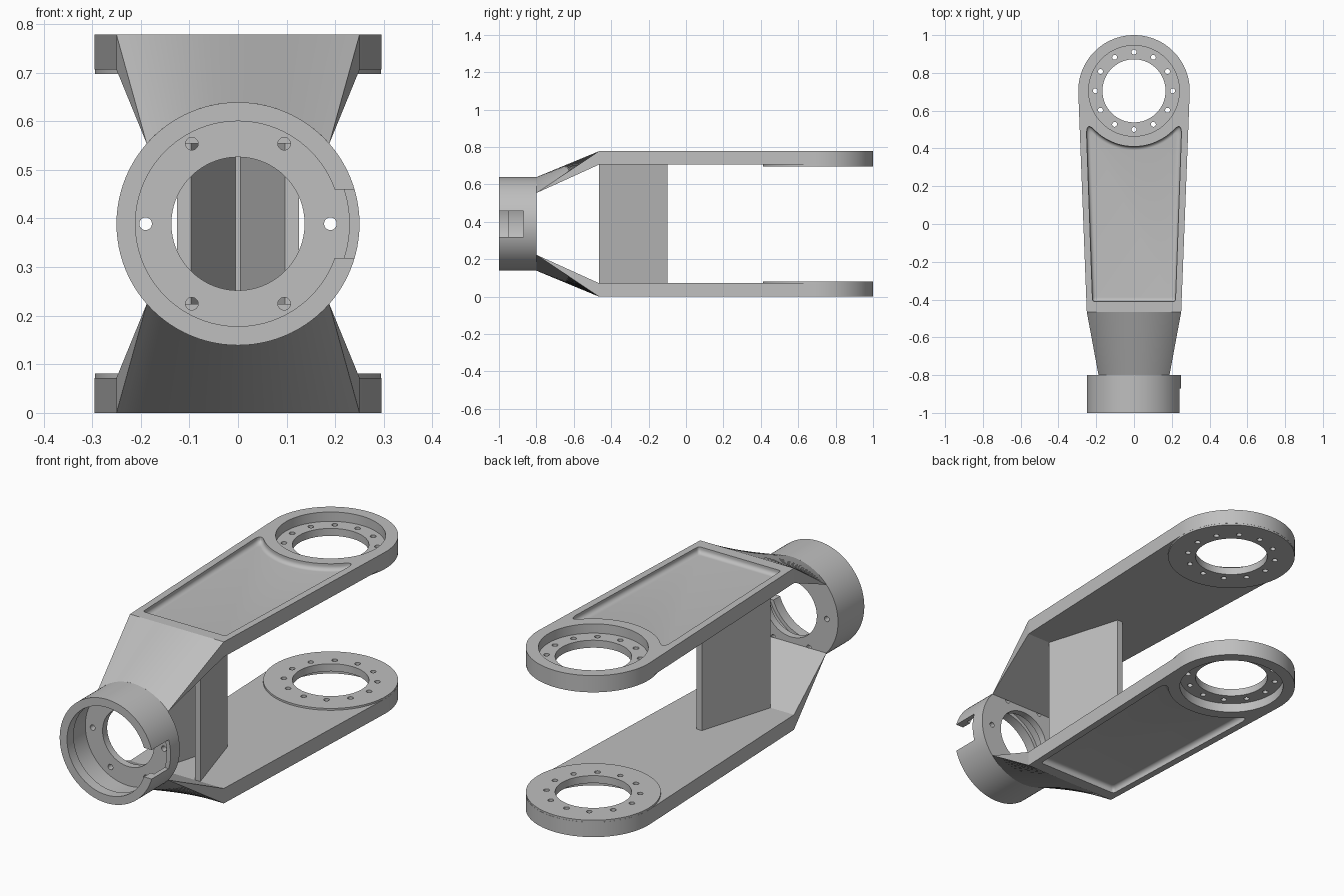
import bpy, bmesh, math
from mathutils import Matrix

if "Cube" in bpy.data.objects:
    bpy.data.objects.remove(bpy.data.objects["Cube"])

H = 0.778            # total height
MID = H / 2          # mirror plane and ring axis
BOSS_Y, BOSS_R = 0.705, 0.295
SEG = 96

grey = bpy.data.materials.new("cast grey")
grey.diffuse_color = (0.52, 0.52, 0.52, 1)
grey.use_nodes = True
grey.node_tree.nodes["Principled BSDF"].inputs["Base Color"].default_value = grey.diffuse_color


def loft(name, rings, closed=False, caps=True):
    """Skin a row of equally long point rings."""
    bm = bmesh.new()
    rows = [[bm.verts.new(p) for p in ring] for ring in rings]
    n = len(rows[0])
    pairs = list(zip(rows, rows[1:])) + ([(rows[-1], rows[0])] if closed else [])
    for a, b in pairs:
        for i in range(n):
            j = (i + 1) % n
            bm.faces.new((a[i], a[j], b[j], b[i]))
    if caps and not closed:
        bm.faces.new(rows[0])
        bm.faces.new(rows[-1])
    bmesh.ops.remove_doubles(bm, verts=bm.verts, dist=1e-5)
    bmesh.ops.recalc_face_normals(bm, faces=bm.faces)
    me = bpy.data.meshes.new(name)
    bm.to_mesh(me)
    bm.free()
    me.materials.append(grey)
    ob = bpy.data.objects.new(name, me)
    bpy.context.collection.objects.link(ob)
    return ob


def circle_z(r, z, cx=0, cy=BOSS_Y, n=SEG):
    return [(cx + r * math.cos(2 * math.pi * i / n), cy + r * math.sin(2 * math.pi * i / n), z)
            for i in range(n)]


def circle_y(r, y, cx=0, cz=MID, n=SEG):
    return [(cx + r * math.cos(2 * math.pi * i / n), y, cz + r * math.sin(2 * math.pi * i / n))
            for i in range(n)]


def prism(name, pts, z0, z1):
    return loft(name, [[(x, y, z) for x, y in pts] for z in (z0, z1)])


def boolean(ob, tool, op='DIFFERENCE'):
    """Apply a boolean and discard the tool."""
    tool.hide_render = True
    m = ob.modifiers.new("cut", 'BOOLEAN')
    m.operation, m.object, m.solver = op, tool, 'EXACT'
    dg = bpy.context.evaluated_depsgraph_get()
    me = bpy.data.meshes.new_from_object(ob.evaluated_get(dg))
    ob.modifiers.clear()
    ob.data = me
    bpy.data.objects.remove(tool)


def mirrored(ob, name):
    """Copy an upper part to the lower side."""
    me = ob.data.copy()
    me.transform(Matrix.Translation((0, 0, H)) @ Matrix.Scale(-1, 4, (0, 0, 1)))
    me.flip_normals()
    new = bpy.data.objects.new(name, me)
    bpy.context.collection.objects.link(new)


# Front mounting ring with inner groove and bored floor
profile = [(0.25, -1), (0.25, -0.8), (0.137, -0.8), (0.137, -0.835),
           (0.229, -0.835), (0.229, -0.95), (0.211, -0.95), (0.211, -1)]
ring = loft("mounting_ring", [circle_y(r, y) for r, y in profile], closed=True)
for k in range(6):
    a = k * math.pi / 3
    cx, cz = 0.19 * math.cos(a), MID + 0.19 * math.sin(a)
    boolean(ring, loft("cutter", [circle_y(0.013, y, cx, cz, 24) for y in (-0.9, -0.75)]))
notch = [(0.15, -1.1), (0.3, -1.1), (0.3, -0.87), (0.15, -0.87)]
boolean(ring, prism("cutter", notch, MID - 0.07, MID + 0.07))

# Arm plate: taper running tangent into the round end
px, py = 0.25, -0.465
phi = math.atan2(py - BOSS_Y, px)
a0 = phi + math.acos(BOSS_R / math.hypot(px, py - BOSS_Y))
a1 = math.pi - a0
outline = [(-px, py), (px, py)]
for i in range(65):
    a = a0 + (a1 - a0) * i / 64
    outline.append((BOSS_R * math.cos(a), BOSS_Y + BOSS_R * math.sin(a)))
arm = prism("upper_arm", outline, 0.706, H)

# Raised pad on the inner side, then the stepped bore
boolean(arm, loft("pad", [circle_z(BOSS_R - 0.0006, z) for z in (0.697, 0.72)]), 'UNION')
steps = [(0.167, 0.6), (0.167, H - 0.045), (0.24, H - 0.045), (0.24, 0.9)]
boolean(arm, loft("cutter", [circle_z(r, z) for r, z in steps]))

# Twelve bolt holes around the bore
for k in range(12):
    a = k * math.pi / 6
    cx, cy = 0.205 * math.cos(a), BOSS_Y + 0.205 * math.sin(a)
    boolean(arm, loft("cutter", [circle_z(0.013, z, cx, cy, 20) for z in (0.6, 0.9)]))


# Shallow outer pocket with a filleted floor
def pocket(d):
    def half_width(y):
        return 0.22 + (y + 0.41) * 0.035 - d
    r, y0, ys = BOSS_R + d, -0.41 + d, 0.47 - d
    xa = 0.215 - d
    right = []
    for i in range(5):                       # lower corner
        t = i / 4 * math.pi / 2
        right.append((half_width(y0) - 0.012 + 0.012 * math.sin(t), y0 + 0.012 - 0.012 * math.cos(t)))
    p0, p2 = (half_width(ys), ys), (xa, BOSS_Y - math.sqrt(r * r - xa * xa))
    p1 = (half_width(0.54), 0.54 - d * 1.5)
    for i in range(9):                       # rounded ear
        t = i / 8
        right.append(tuple((1 - t) ** 2 * p0[k] + 2 * t * (1 - t) * p1[k] + t * t * p2[k] for k in (0, 1)))
    for i in range(1, 17):                   # arc around the boss
        x = xa * (1 - i / 16)
        right.append((x, BOSS_Y - math.sqrt(r * r - x * x)))
    return right + [(-x, y) for x, y in reversed(right[:-1])]


rings = [[(x, y, 0.9) for x, y in pocket(0)]]
for i in range(7):
    t = i / 6 * math.pi / 2
    z = H - 0.01 - 0.02 * math.sin(t)
    rings.append([(x, y, z) for x, y in pocket(0.02 * (1 - math.cos(t)))])
boolean(arm, loft("cutter", rings))
mirrored(arm, "lower_arm")

# Neck: loft from the flat arm end to a segment of the ring
chord = 0.165
b0 = math.asin(chord / 0.25)
n = 32
plate_end, ring_end = [], []
for i in range(n + 1):
    a = math.pi - b0 - (math.pi - 2 * b0) * i / n
    ring_end.append((0.25 * math.cos(a), -0.8, MID + 0.25 * math.sin(a)))
    plate_end.append((-px + 2 * px * i / n, py, H))
for s in (1, -1):
    ring_end.append((s * 0.25 * math.cos(b0), -0.8, MID + chord))
    plate_end.append((s * px, py, 0.706))
neck = loft("upper_neck", [plate_end, ring_end])
mirrored(neck, "lower_neck")

# V-shaped web between the arms, open towards the ring
half = [(0.005, -0.135), (0.097, py), (0.125, py), (0.015, -0.1)]
web = half + [(-x, y) for x, y in reversed(half)]
prism("web", web, H - 0.707, 0.707)

# Smooth round walls, keep edges sharp
for ob in bpy.context.scene.objects:
    ob.select_set(True)
    bpy.context.view_layer.objects.active = ob
bpy.ops.object.shade_smooth_by_angle(angle=math.radians(25))
